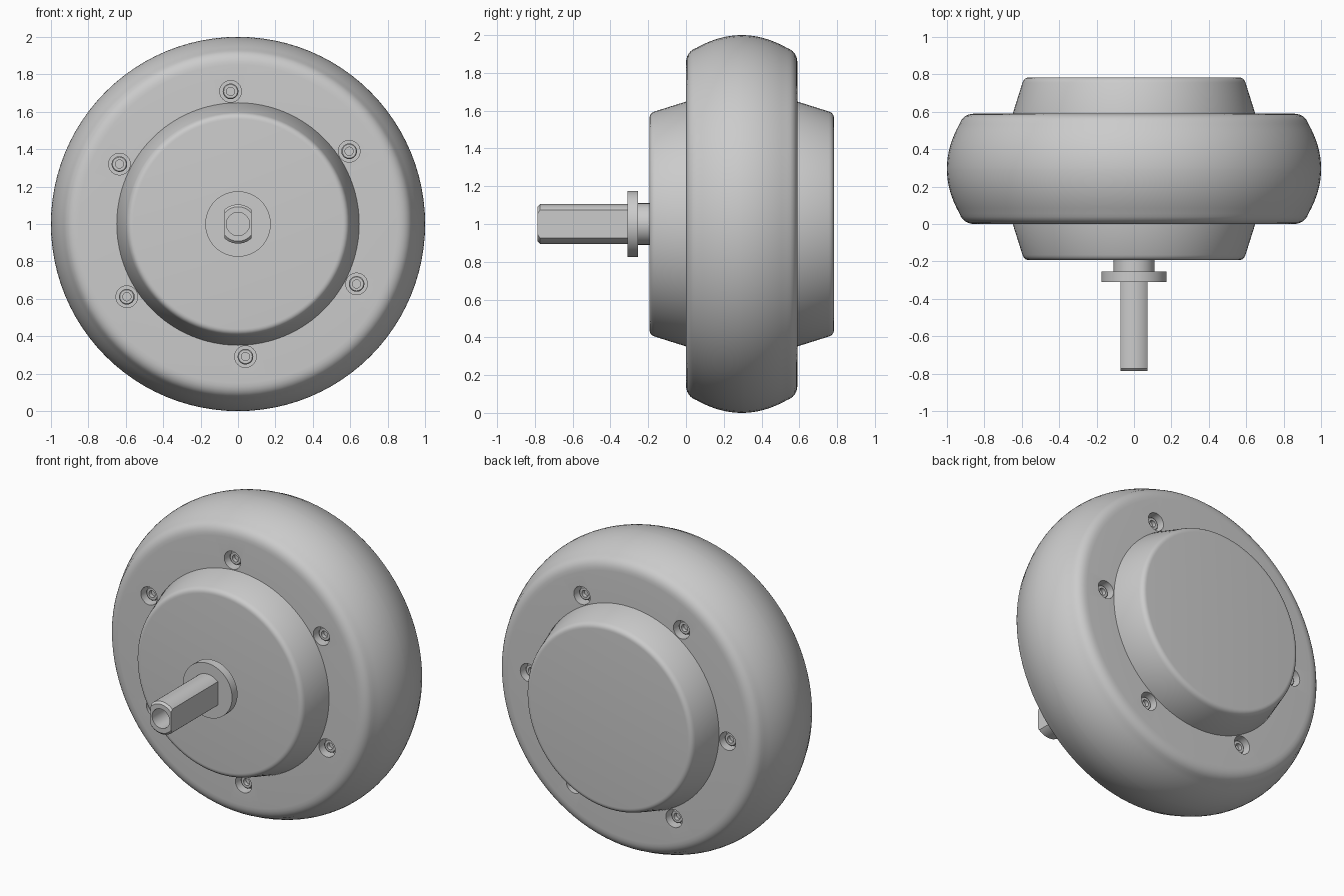
import bpy, bmesh
from math import sin, cos, pi, radians
from mathutils import Matrix, Vector

cube = bpy.data.objects.get("Cube")
if cube:
    bpy.data.objects.remove(cube, do_unlink=True)

grey = bpy.data.materials.new("plain grey")
grey.use_nodes = True
colour = (0.6, 0.6, 0.6, 1)
grey.diffuse_color = colour
grey.node_tree.nodes["Principled BSDF"].inputs["Base Color"].default_value = colour

AXLE = Vector((0, 0, 1))
WIDTH = 0.59


def finish(name, bm, smooth=True):
    bmesh.ops.recalc_face_normals(bm, faces=bm.faces)
    mesh = bpy.data.meshes.new(name)
    bm.to_mesh(mesh)
    bm.free()
    mesh.materials.append(grey)
    obj = bpy.data.objects.new(name, mesh)
    bpy.context.collection.objects.link(obj)
    bpy.ops.object.select_all(action='DESELECT')
    obj.select_set(True)
    bpy.context.view_layer.objects.active = obj
    if smooth:
        bpy.ops.object.shade_smooth_by_angle(angle=radians(30))
    return obj


def lathe(bm, profile, steps, centre=AXLE):
    """Spin (radius, y) points around a y-parallel axis; the ends are capped."""
    rings = []
    for r, y in profile:
        rings.append([bm.verts.new(centre + Vector((r * cos(a), y, r * sin(a))))
                      for a in (2 * pi * i / steps for i in range(steps))])
    for lower, upper in zip(rings, rings[1:]):
        for i in range(steps):
            j = (i + 1) % steps
            bm.faces.new((lower[i], lower[j], upper[j], upper[i]))
    bm.faces.new(rings[0])
    bm.faces.new(rings[-1])


def fillet(a, corner, b, steps=6):
    """Points of a rounded corner between a and b."""
    a, corner, b = Vector(a), Vector(corner), Vector(b)
    return [tuple(a.lerp(corner, t).lerp(corner.lerp(b, t), t))
            for t in (i / steps for i in range(steps + 1))]


def subtract(obj, cutter):
    mod = obj.modifiers.new("cut", 'BOOLEAN')
    mod.operation = 'DIFFERENCE'
    mod.solver = 'EXACT'
    mod.object = cutter
    bpy.context.view_layer.objects.active = obj
    bpy.ops.object.modifier_apply(modifier=mod.name)
    bpy.data.objects.remove(cutter, do_unlink=True)


def mirrored(half):
    """Complete a profile about the middle of the wheel."""
    return half + [(r, WIDTH - y) for r, y in reversed(half)]


# Bolt positions: the two faces are staggered by about half a pitch
bolts = []
for y, side, start in ((0, 1, 93.2), (WIDTH, -1, 62.5)):
    for k in range(6):
        a = radians(start + 60 * k)
        bolts.append((AXLE + Vector((0.71 * cos(a), y, 0.71 * sin(a))), side))

# Tyre: rounded shoulders and a crowned tread
shoulder = fillet((0.85, 0), (0.913, 0), (0.932, 0.055))
tread = [(1 - 0.068 * ((0.295 - y) / 0.24) ** 2, y)
         for y in (0.055 + 0.03 * i for i in range(1, 8))]
bm = bmesh.new()
lathe(bm, mirrored([(0.5, 0)] + shoulder + tread + [(1, 0.29)]), 96)
tyre = finish("tyre", bm, smooth=False)

# Bolt recesses
bm = bmesh.new()
for centre, side in bolts:
    lathe(bm, [(0.058, -0.05 * side), (0.058, 0.07 * side)], 24, centre)
subtract(tyre, finish("recess_cutter", bm, smooth=False))
bpy.ops.object.select_all(action='DESELECT')
tyre.select_set(True)
bpy.context.view_layer.objects.active = tyre
bpy.ops.object.shade_smooth_by_angle(angle=radians(30))

# Socket-head bolts sitting in the recesses
bm = bmesh.new()
for centre, side in bolts:
    profile = [(0.042, 0.075), (0.042, 0.035), (0.037, 0.03), (0.022, 0.03), (0.022, 0.055)]
    lathe(bm, [(r, y * side) for r, y in profile], 20, centre)
finish("socket_bolts", bm)

# Hub covers: tapered drums on both faces
bm = bmesh.new()
rim = fillet((0.56, -0.193), (0.587, -0.193), (0.596, -0.165))
lathe(bm, mirrored(rim + [(0.648, 0)]), 96)
finish("hub", bm)

# Axle neck and flange
bm = bmesh.new()
lathe(bm, [(0.11, -0.18), (0.11, -0.26)], 48)
finish("axle_neck", bm)
bm = bmesh.new()
lathe(bm, [(0.175, -0.255), (0.175, -0.31)], 48)
finish("axle_flange", bm)

# Hollow axle with two flats
bm = bmesh.new()
lathe(bm, [(0.105, -0.3), (0.105, -0.772), (0.092, -0.785),
           (0.062, -0.785), (0.062, -0.45)], 48)
axle = finish("axle", bm, smooth=False)
bm = bmesh.new()
for side in (-1, 1):
    bmesh.ops.create_cube(bm, size=1, matrix=Matrix.Translation((side * 0.173, -0.55, 1))
                          @ Matrix.Diagonal((0.2, 0.6, 0.4, 1)))
subtract(axle, finish("flat_cutter", bm, smooth=False))
axle.select_set(True)
bpy.context.view_layer.objects.active = axle
bpy.ops.object.shade_smooth_by_angle(angle=radians(30))
